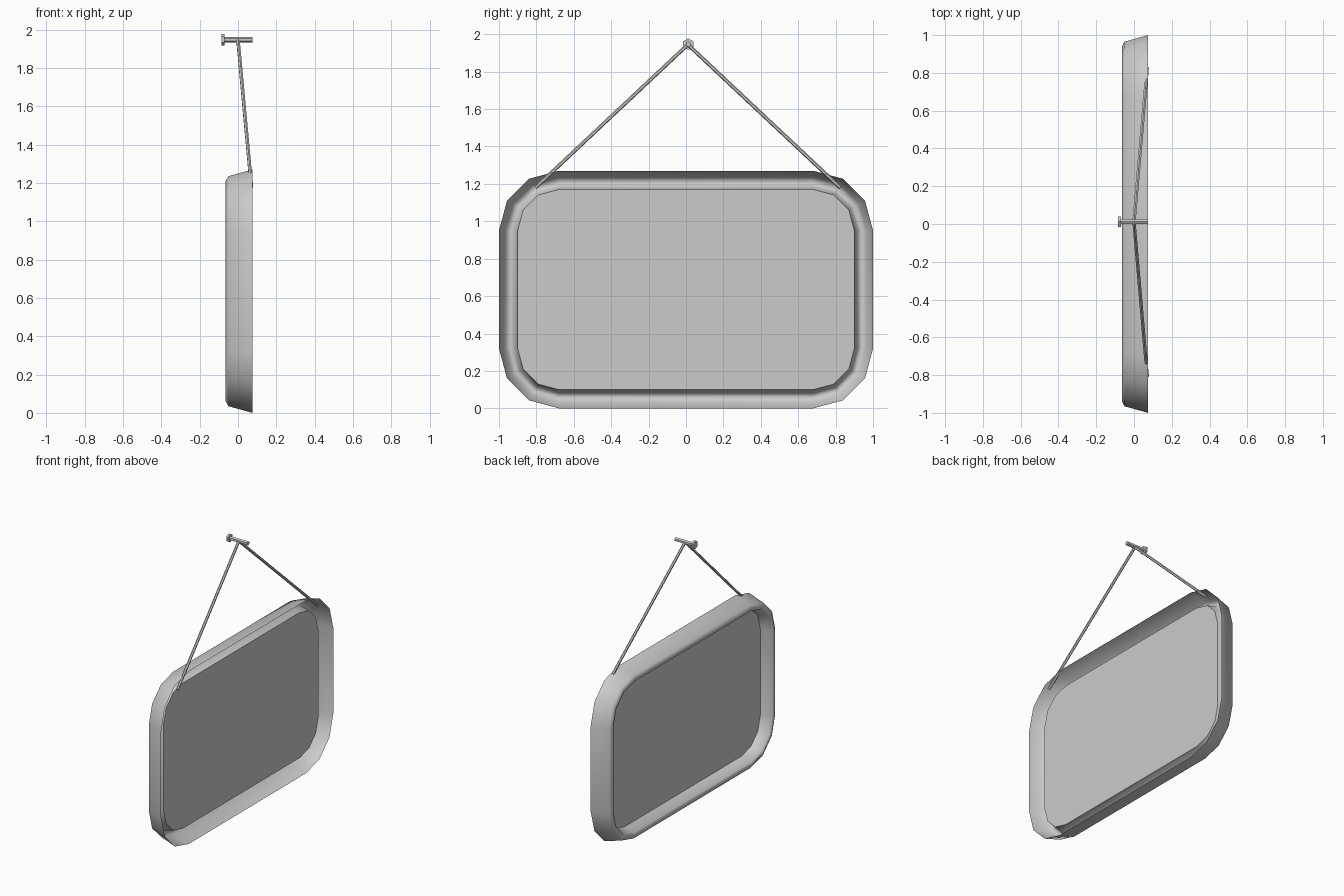
import bpy, bmesh, math
from mathutils import Vector

if "Cube" in bpy.data.objects:
    bpy.data.objects.remove(bpy.data.objects["Cube"])

HALF_Y, HEIGHT, RADIUS = 1.0, 1.27, 0.32


def outline(bm, x, inset, segments=3):
    """Rounded rectangle in the YZ plane, pulled inward by inset."""
    cy, cz, r = HALF_Y - RADIUS, HEIGHT / 2 - RADIUS, RADIUS - inset
    verts = []
    for i, (sy, sz) in enumerate([(1, 1), (-1, 1), (-1, -1), (1, -1)]):
        for k in range(segments + 1):
            a = math.radians(90 * i + 90 * k / segments)
            verts.append(bm.verts.new((x, sy * cy + r * math.cos(a),
                                       HEIGHT / 2 + sz * cz + r * math.sin(a))))
    return verts


def finish(bm, name, smooth=False):
    mesh = bpy.data.meshes.new(name)
    bm.to_mesh(mesh)
    bm.free()
    for p in mesh.polygons:
        p.use_smooth = smooth
    obj = bpy.data.objects.new(name, mesh)
    bpy.context.collection.objects.link(obj)
    return obj


def rod(name, start, end, radius, sides=6):
    start, end = Vector(start), Vector(end)
    axis = end - start
    bpy.ops.mesh.primitive_cylinder_add(vertices=sides, radius=radius, depth=axis.length,
                                        location=(start + end) / 2)
    obj = bpy.context.object
    obj.name = name
    obj.rotation_euler = axis.to_track_quat('Z', 'Y').to_euler()
    return obj


# frame: thin pressed channel, open towards the wall (+x)
PROFILE = [(0.075, 0.0), (-0.05, 0.035), (-0.064, 0.06), (-0.055, 0.08), (0.025, 0.1)]
bm = bmesh.new()
rings = [outline(bm, x, inset) for x, inset in PROFILE]
for a, b in zip(rings, rings[1:]):
    n = len(a)
    for i in range(n):
        j = (i + 1) % n
        bm.faces.new((a[i], b[i], b[j], a[j]))
bmesh.ops.recalc_face_normals(bm, faces=bm.faces)
finish(bm, "frame", smooth=True)

# flat glass panel closing the frame
bm = bmesh.new()
bm.faces.new(reversed(outline(bm, 0.025, 0.1)))
finish(bm, "panel")

# two hanging cords running up to the nail
for side, label in ((-1, "left"), (1, "right")):
    rod(label + "_cord", (0.07, side * 0.815 + 0.01, 1.18), (0.0, 0.01, 1.945), 0.01)

# nail: shaft and hexagonal head
rod("nail_shaft", (-0.075, 0.012, 1.947), (0.075, 0.012, 1.947), 0.015)
rod("nail_head", (-0.085, 0.012, 1.947), (-0.07, 0.012, 1.947), 0.031)
